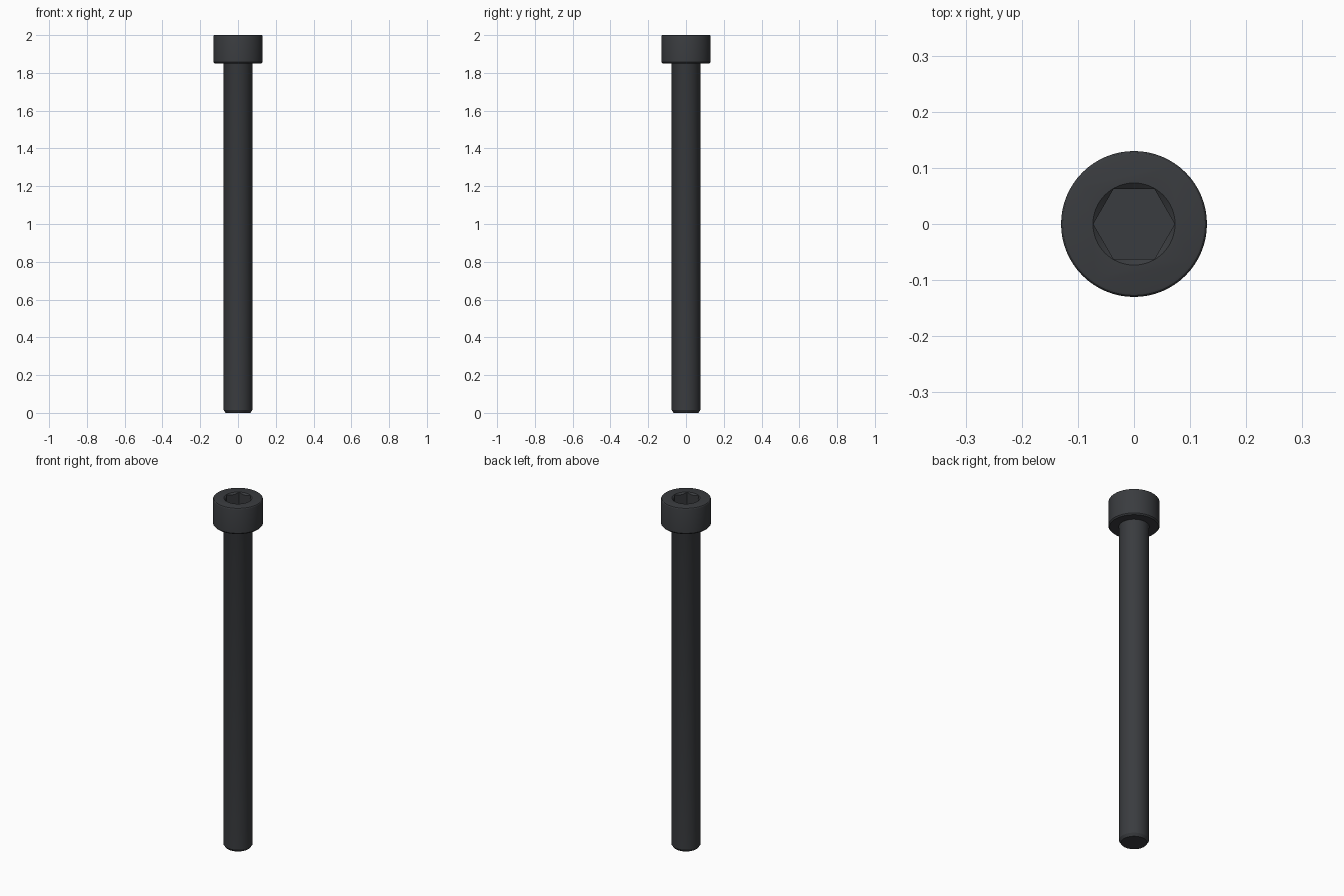
import bpy, bmesh, math

if "Cube" in bpy.data.objects:
    bpy.data.objects.remove(bpy.data.objects["Cube"])

SEG = 64


def lathe(name, profile, seg):
    """Closed solid of revolution from (radius, z) points, bottom to top."""
    bm = bmesh.new()
    rings = []
    for r, z in profile:
        rings.append([bm.verts.new((r * math.cos(2 * math.pi * i / seg),
                                    r * math.sin(2 * math.pi * i / seg), z))
                      for i in range(seg)])
    for a, b in zip(rings, rings[1:]):
        for i in range(seg):
            j = (i + 1) % seg
            bm.faces.new((a[i], a[j], b[j], b[i]))
    bm.faces.new(rings[0][::-1])
    bm.faces.new(rings[-1])
    mesh = bpy.data.meshes.new(name)
    bm.to_mesh(mesh)
    bm.free()
    obj = bpy.data.objects.new(name, mesh)
    bpy.context.collection.objects.link(obj)
    return obj


def cut(target, cutter):
    mod = target.modifiers.new("cut", 'BOOLEAN')
    mod.operation = 'DIFFERENCE'
    mod.solver = 'EXACT'
    mod.object = cutter
    bpy.context.view_layer.objects.active = target
    bpy.ops.object.modifier_apply(modifier=mod.name)
    bpy.data.objects.remove(cutter)


# Shank with chamfered tip, under-head fillet and cylindrical head with rounded rim
rim = [(0.123 + 0.007 * math.cos(math.radians(a)),
        1.993 + 0.007 * math.sin(math.radians(a))) for a in (0, 30, 60, 90)]
screw = lathe("socket_head_screw",
              [(0.066, 0), (0.076, 0.015), (0.076, 1.845), (0.078, 1.85),
               (0.124, 1.85), (0.13, 1.857)] + rim, SEG)

# Hexagonal socket, then the conical countersink at its mouth
cut(screw, lathe("hex_cutter", [(0.0725, 1.925), (0.0725, 2.05)], 6))
cut(screw, lathe("countersink_cutter", [(0.0535, 1.984), (0.0855, 2.01)], SEG))

# Dark steel finish
steel = bpy.data.materials.new("dark_steel")
steel.diffuse_color = (0.042, 0.045, 0.05, 1)
steel.use_nodes = True
steel.node_tree.nodes["Principled BSDF"].inputs["Base Color"].default_value = steel.diffuse_color
screw.data.materials.clear()
screw.data.materials.append(steel)

bpy.ops.object.select_all(action='DESELECT')
screw.select_set(True)
bpy.context.view_layer.objects.active = screw
bpy.ops.object.shade_smooth_by_angle(angle=math.radians(30))
